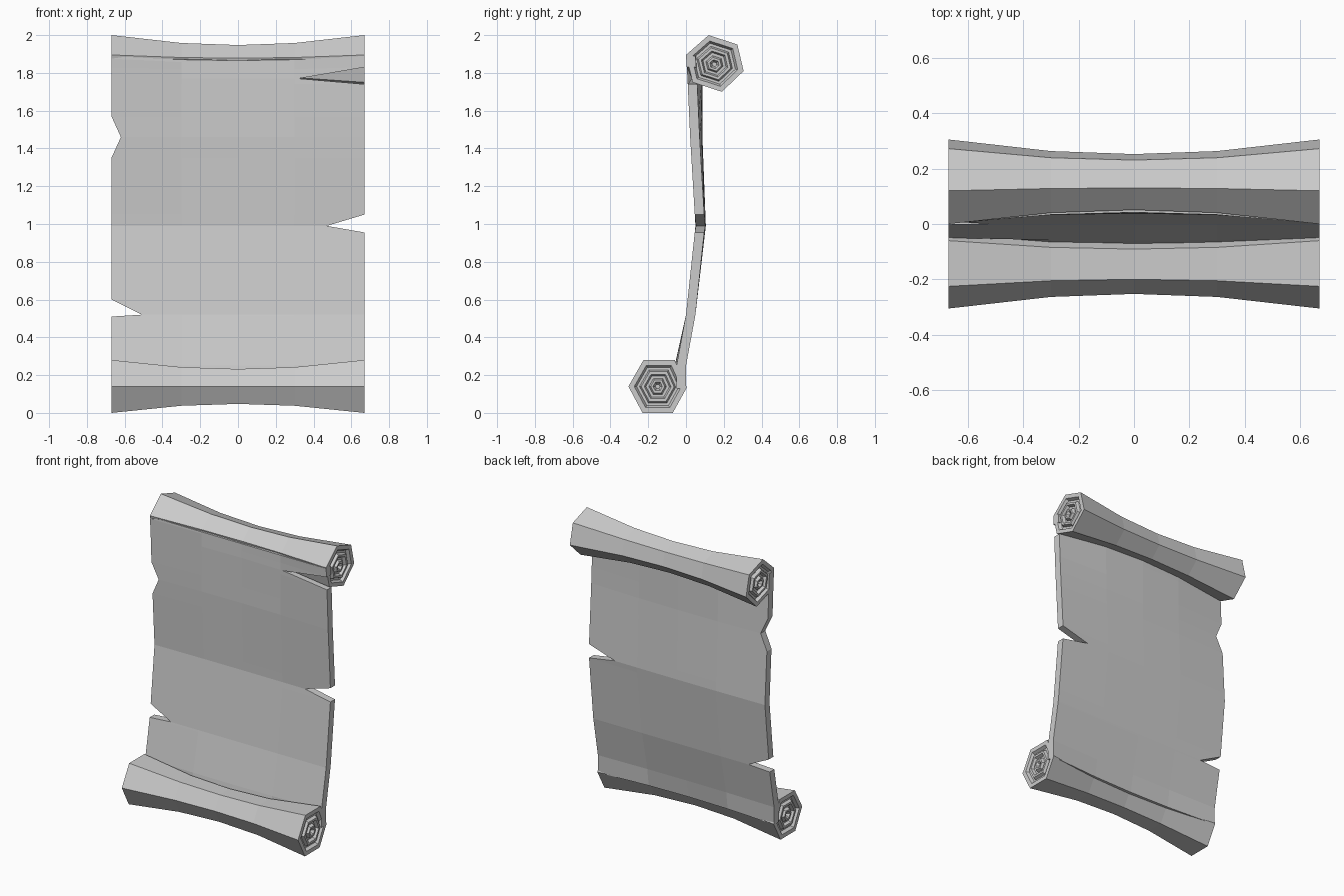
import bpy, bmesh

cube = bpy.data.objects.get("Cube")
if cube:
    bpy.data.objects.remove(cube, do_unlink=True)

HALF = 0.67
THICK = 0.05

paper = bpy.data.materials.new("grey_paper")
paper.use_nodes = True
GREY = (0.6, 0.6, 0.6, 1)
paper.diffuse_color = GREY
paper.node_tree.nodes["Principled BSDF"].inputs["Base Color"].default_value = GREY


def loft(name, rings):
    """Skin a list of closed rings and cap both ends, flat shaded."""
    bm = bmesh.new()
    loops = [[bm.verts.new(p) for p in ring] for ring in rings]
    n = len(loops[0])
    for a, b in zip(loops, loops[1:]):
        for i in range(n):
            j = (i + 1) % n
            bm.faces.new((a[i], a[j], b[j], b[i]))
    bm.faces.new(loops[0])
    bm.faces.new(loops[-1])
    bmesh.ops.recalc_face_normals(bm, faces=bm.faces)
    mesh = bpy.data.meshes.new(name)
    bm.to_mesh(mesh)
    bm.free()
    mesh.materials.append(paper)
    obj = bpy.data.objects.new(name, mesh)
    bpy.context.collection.objects.link(obj)
    return obj


# Rolled ends: six-sided, waisted in the middle, with ridged rings on the caps
CAP = [(0.02, 0.08), (0.0, 0.16), (0.0, 0.24), (0.02, 0.3), (0.02, 0.4),
       (0.0, 0.46), (0.0, 0.56), (0.02, 0.62), (0.02, 0.72), (0.0, 0.8)]
half = [(-HALF + depth, s) for depth, s in CAP] + [(-HALF, 1.0), (-0.3, 0.73)]
STATIONS = half + [(0, 0.66)] + [(-x, s) for x, s in reversed(half)]


def roll(name, cy, cz, outline):
    loft(name, [[(x, cy + (y - cy) * s, cz + (z - cz) * s) for y, z in outline]
                for x, s in STATIONS])


roll("top_roll", 0.15, 1.845,
     [(0.12, 2.0), (0.272, 1.95), (0.305, 1.81), (0.19, 1.70), (0.035, 1.75), (0.0, 1.895)])
roll("bottom_roll", -0.15, 0.14,
     [(-0.305, 0.14), (-0.225, 0.28), (-0.06, 0.28), (0.005, 0.135), (-0.07, 0.0), (-0.23, 0.0)])

# Sheet: bent side profile as (height, front depth, bow in the middle)
PROFILE = [(0.13, -0.05, -0.03), (0.25, -0.05, -0.01), (0.52, 0.0, 0.0), (0.99, 0.05, 0.005),
           (1.46, 0.022, 0.015), (1.77, 0.008, 0.03), (1.89, 0.0, 0.042)]


def front_depth(x, z):
    for (z0, y0, b0), (z1, y1, b1) in zip(PROFILE, PROFILE[1:]):
        if z <= z1:
            t = (z - z0) / (z1 - z0)
            bow = b0 + (b1 - b0) * t
            return y0 + (y1 - y0) * t + bow * (1 - (x / HALF) ** 2)
    return PROFILE[-1][1]


# Rows of the sheet with torn notches: (height, left edge, right edge)
ROWS = [(0.13, -HALF, HALF), (0.25, -HALF, HALF), (0.51, -HALF, HALF), (0.52, -0.51, HALF),
        (0.60, -HALF, HALF), (0.955, -HALF, HALF), (0.99, -HALF, 0.47), (1.05, -HALF, HALF),
        (1.35, -HALF, HALF), (1.46, -0.62, HALF), (1.57, -HALF, HALF), (1.74, -HALF, HALF),
        (1.77, -HALF, 0.32), (1.83, -HALF, HALF), (1.875, -HALF, HALF), (1.89, -0.6, HALF)]
rings = []
for z, left, right in ROWS:
    xs = [left, -0.3, 0, 0.3, right]
    sag = 0.025 * max(0, (z - 1.77) / 0.12)
    front = [(x, front_depth(x, z), z - sag * (1 - (x / HALF) ** 2)) for x in xs]
    back = [(x, y + THICK, h) for x, y, h in reversed(front)]
    rings.append(front + back)
loft("sheet", rings)
